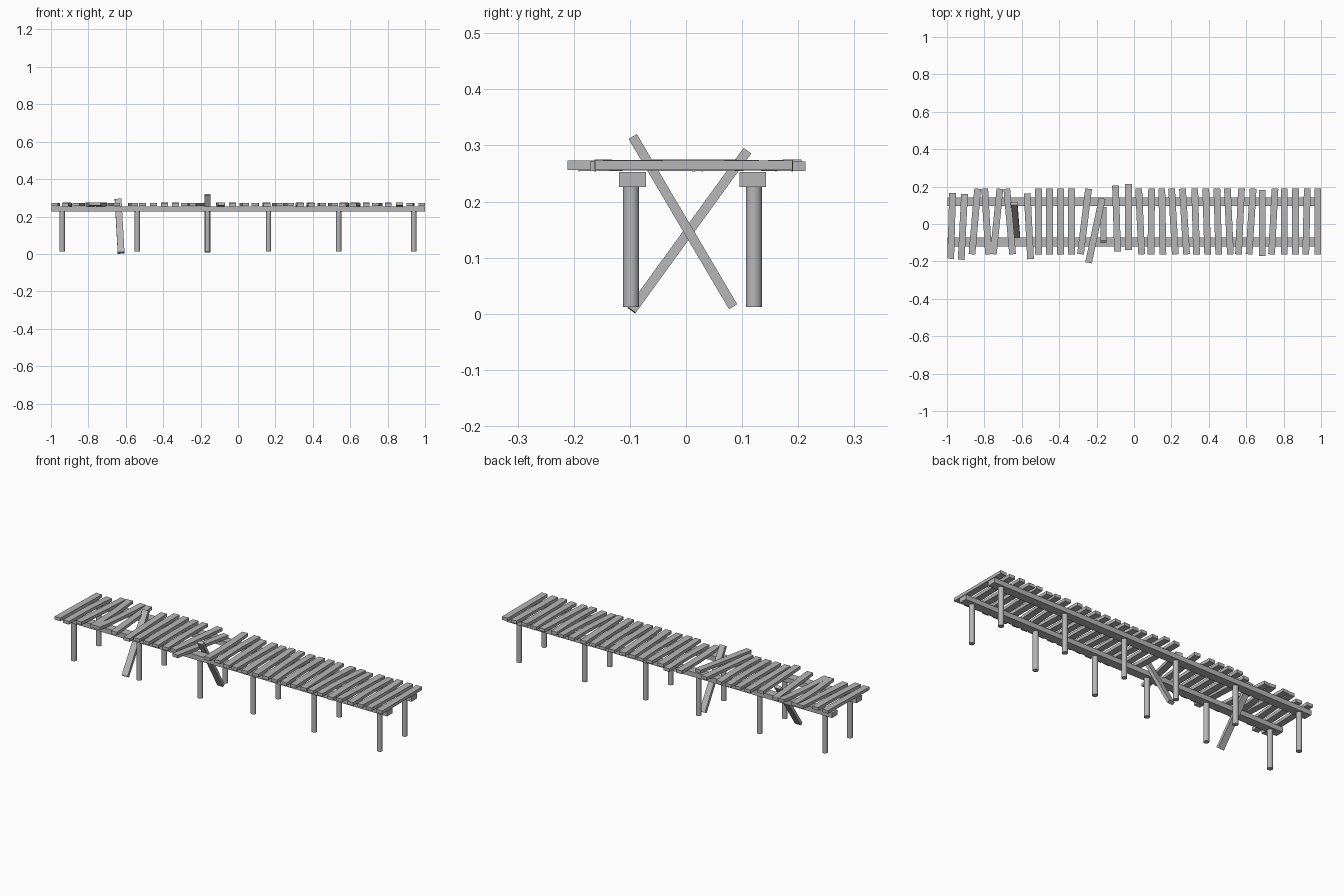
import bpy, bmesh, math, random
from mathutils import Vector

if "Cube" in bpy.data.objects:
    bpy.data.objects.remove(bpy.data.objects["Cube"])

random.seed(4)
wood = bpy.data.materials.new("weathered grey")
wood.diffuse_color = (0.47, 0.47, 0.47, 1)
wood.use_nodes = True
wood.node_tree.nodes["Principled BSDF"].inputs["Base Color"].default_value = wood.diffuse_color


def finish(bm, name):
    bmesh.ops.recalc_face_normals(bm, faces=bm.faces)
    me = bpy.data.meshes.new(name)
    bm.to_mesh(me)
    bm.free()
    me.materials.append(wood)
    ob = bpy.data.objects.new(name, me)
    bpy.context.collection.objects.link(ob)
    return ob


def board(name, p0, p1, width, thick, bow=0.0, segs=1):
    """Rectangular board from p0 to p1; bow lifts its middle."""
    p0, p1 = Vector(p0), Vector(p1)
    d = (p1 - p0).normalized()
    side = Vector((1, 0, 0)) if abs(d.x) < 0.7 else Vector((0, 1, 0))
    side = (side - d * side.dot(d)).normalized()
    up = d.cross(side)
    bm = bmesh.new()
    rings = []
    for i in range(segs + 1):
        t = i / segs
        c = p0.lerp(p1, t) + Vector((0, 0, bow * (math.sin(math.pi * t) - 0.5)))
        rings.append([bm.verts.new(c + side * a * width / 2 + up * b * thick / 2)
                      for a, b in ((-1, -1), (1, -1), (1, 1), (-1, 1))])
    for r, s in zip(rings, rings[1:]):
        for k in range(4):
            bm.faces.new((r[k], r[(k + 1) % 4], s[(k + 1) % 4], s[k]))
    bm.faces.new(rings[0])
    bm.faces.new(rings[-1])
    return finish(bm, name)


LENGTH, WIDTH, THICK, DECK_Z = 0.352, 0.036, 0.017, 0.2645


def plank(n, x_back, x_front, y_mid):
    dx = x_back - x_front
    hy = math.sqrt(LENGTH ** 2 - dx ** 2) / 2
    bow = random.choice((0, 0, 0.004, -0.004))
    board(f"deck_plank_{n}", (x_front, y_mid - hy, DECK_Z),
          (x_back, y_mid + hy, DECK_Z), WIDTH, THICK, bow, 6)


# displaced planks: back x, front x, middle y
Y = 0.0135
planks = [(-0.970, -0.980, -0.010), (-0.906, -0.924, -0.015),
          (-0.836, -0.866, Y), (-0.798, -0.778, Y),
          (-0.717, -0.752, Y), (-0.680, -0.649, Y),
          (-0.571, -0.553, -0.012),
          (-0.243, -0.286, Y), (-0.170, -0.243, -0.035),
          (-0.099, -0.088, 0.029), (-0.030, -0.030, 0.037)]
# regular planks, left run and right run
planks += [(-0.510 + i * 0.0587, -0.510 + i * 0.0587, Y) for i in range(4)]
leans = [-8, 2, -3, -10, -11, -5, -5, -5, -8, 8, 11, 0, 9, 0, 0, 4, 0]
for i, lean in enumerate(leans):
    x = 0.033 + i * 0.0593
    y = 0.005 if i == 11 else Y
    planks.append((x + lean / 1000, x - lean / 1000, y))
for n, p in enumerate(planks, 1):
    plank(n, *p)

# fallen planks leaning through the gaps
board("fallen_plank_left", (-0.625, -0.097, 0.0062), (-0.641, 0.109, 0.290), WIDTH, THICK)
board("fallen_plank_middle", (-0.163, 0.084, 0.0125), (-0.163, -0.095, 0.316), 0.034, THICK)

# long beams and round posts
for side, yb, yp in (("front", -0.095, -0.098), ("back", 0.119, 0.121)):
    board(f"{side}_beam", (-0.998, yb, 0.2395), (1.0, yb, 0.2395), 0.048, 0.027)
    for n, x in enumerate((-0.94, -0.538, -0.163, 0.163, 0.538, 0.94), 1):
        bm = bmesh.new()
        bmesh.ops.create_cone(bm, cap_ends=True, segments=24, radius1=0.0145,
                              radius2=0.0145, depth=0.218)
        bmesh.ops.translate(bm, vec=(x, yp, 0.121), verts=bm.verts)
        for f in bm.faces:
            f.smooth = len(f.verts) == 4
        for e in bm.edges:
            e.smooth = all(len(f.verts) == 4 for f in e.link_faces)
        finish(bm, f"{side}_post_{n}")
